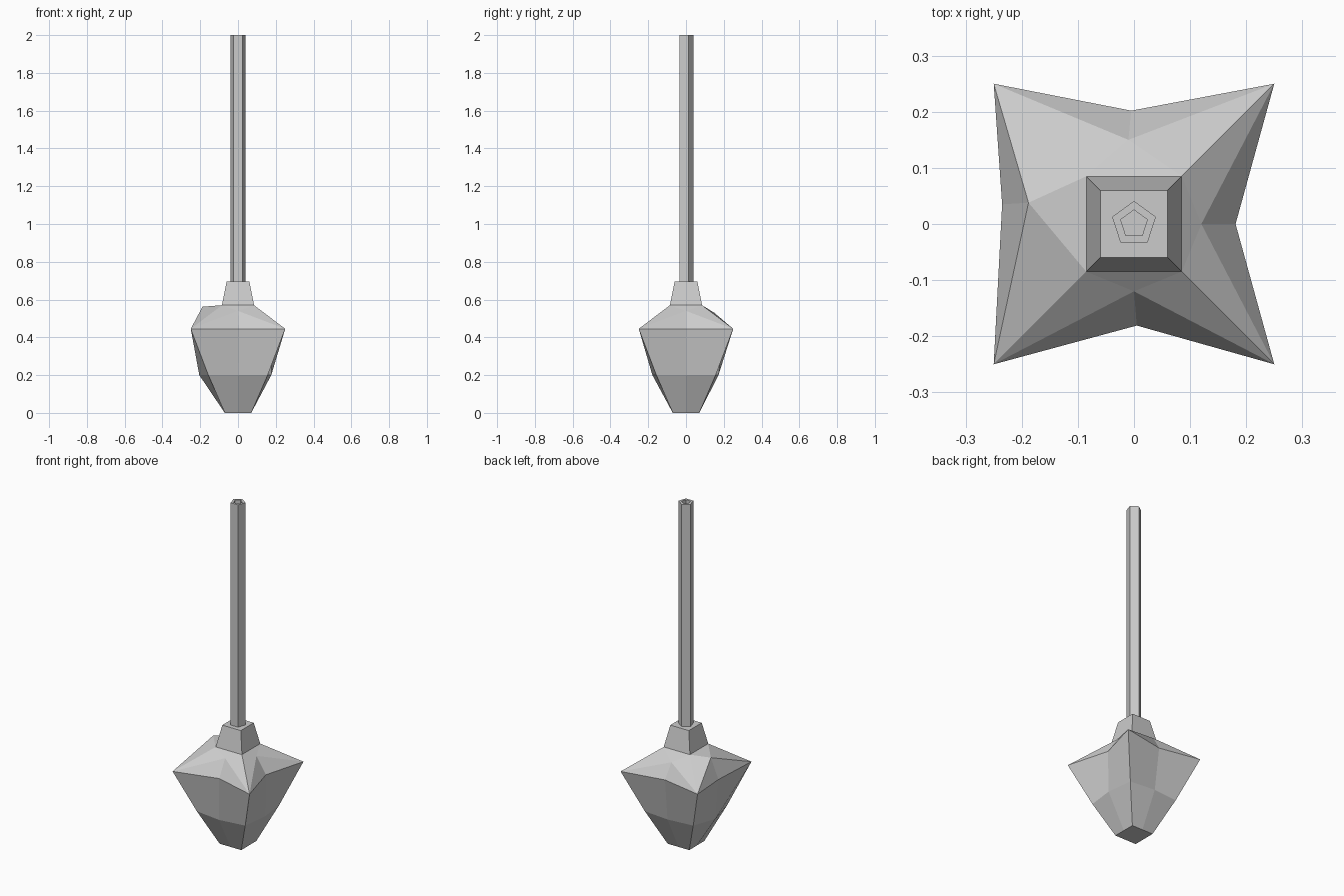
import bpy, bmesh, math

cube = bpy.data.objects.get("Cube")
if cube:
    bpy.data.objects.remove(cube, do_unlink=True)

grey = bpy.data.materials.new("plain grey")
grey.use_nodes = True
COLOUR = (0.6, 0.6, 0.6, 1)
grey.diffuse_color = COLOUR
grey.node_tree.nodes["Principled BSDF"].inputs["Base Color"].default_value = COLOUR


def finish(bm, name):
    bmesh.ops.recalc_face_normals(bm, faces=bm.faces)
    mesh = bpy.data.meshes.new(name)
    bm.to_mesh(mesh)
    bm.free()
    mesh.materials.append(grey)
    obj = bpy.data.objects.new(name, mesh)
    bpy.context.collection.objects.link(obj)
    return obj


def ring(bm, z, h, mids=None):
    """Eight points: square corners of half-width h, with a point midway along each side.
    mids holds the front, right, back and left midpoints."""
    mids = mids or [(0, -h, z), (h, 0, z), (0, h, z), (-h, 0, z)]
    corners = [(-h, -h, z), (h, -h, z), (h, h, z), (-h, h, z)]
    return [bm.verts.new(p) for pair in zip(corners, mids) for p in pair]


def bridge(bm, a, b):
    n = len(a)
    for i in range(n):
        j = (i + 1) % n
        bm.faces.new((a[i], a[j], b[j], b[i]))


# Faceted head: tapered base, star-shaped rim, dented shoulder and square collar
bm = bmesh.new()
base = ring(bm, 0, 0.07)
belly = ring(bm, 0.2, 0.157, [(0, -0.178, 0.2), (0.176, 0, 0.2),
                              (0, 0.172, 0.2), (-0.205, 0.02, 0.2)])
rim = ring(bm, 0.445, 0.25, [(0.005, -0.181, 0.445), (0.181, 0, 0.445),
                             (-0.005, 0.202, 0.445), (-0.235, 0.035, 0.445)])
neck = ring(bm, 0.57, 0.085)
top = ring(bm, 0.695, 0.06)
bridge(bm, base, belly)
bridge(bm, belly, rim)
bridge(bm, neck, top)
bm.faces.new(base)
bm.faces.new(top)

# Shoulder: one ridge point per side, fanned out to rim and neck
ridges = [(0, -0.12, 0.54), (0.12, 0, 0.54), (-0.01, 0.15, 0.53), (-0.188, 0.038, 0.562)]
for side, point in enumerate(ridges):
    ridge = bm.verts.new(point)
    c, m, d = 2 * side, 2 * side + 1, (2 * side + 2) % 8
    loop = [rim[c], rim[m], rim[d], neck[d], neck[m], neck[c]]
    for k in range(6):
        bm.faces.new((loop[k], loop[(k + 1) % 6], ridge))
finish(bm, "head")

# Five-sided hollow handle
bm = bmesh.new()


def pentagon(r, z):
    return [bm.verts.new((r * math.cos(a), r * math.sin(a), z))
            for a in (math.pi / 2 + i * math.tau / 5 for i in range(5))]


outer_low, outer_high = pentagon(0.041, 0.69), pentagon(0.041, 2)
inner_high, inner_low = pentagon(0.025, 2), pentagon(0.025, 0.69)
bridge(bm, outer_low, outer_high)
bridge(bm, outer_high, inner_high)
bridge(bm, inner_high, inner_low)
bridge(bm, inner_low, outer_low)
finish(bm, "handle")
